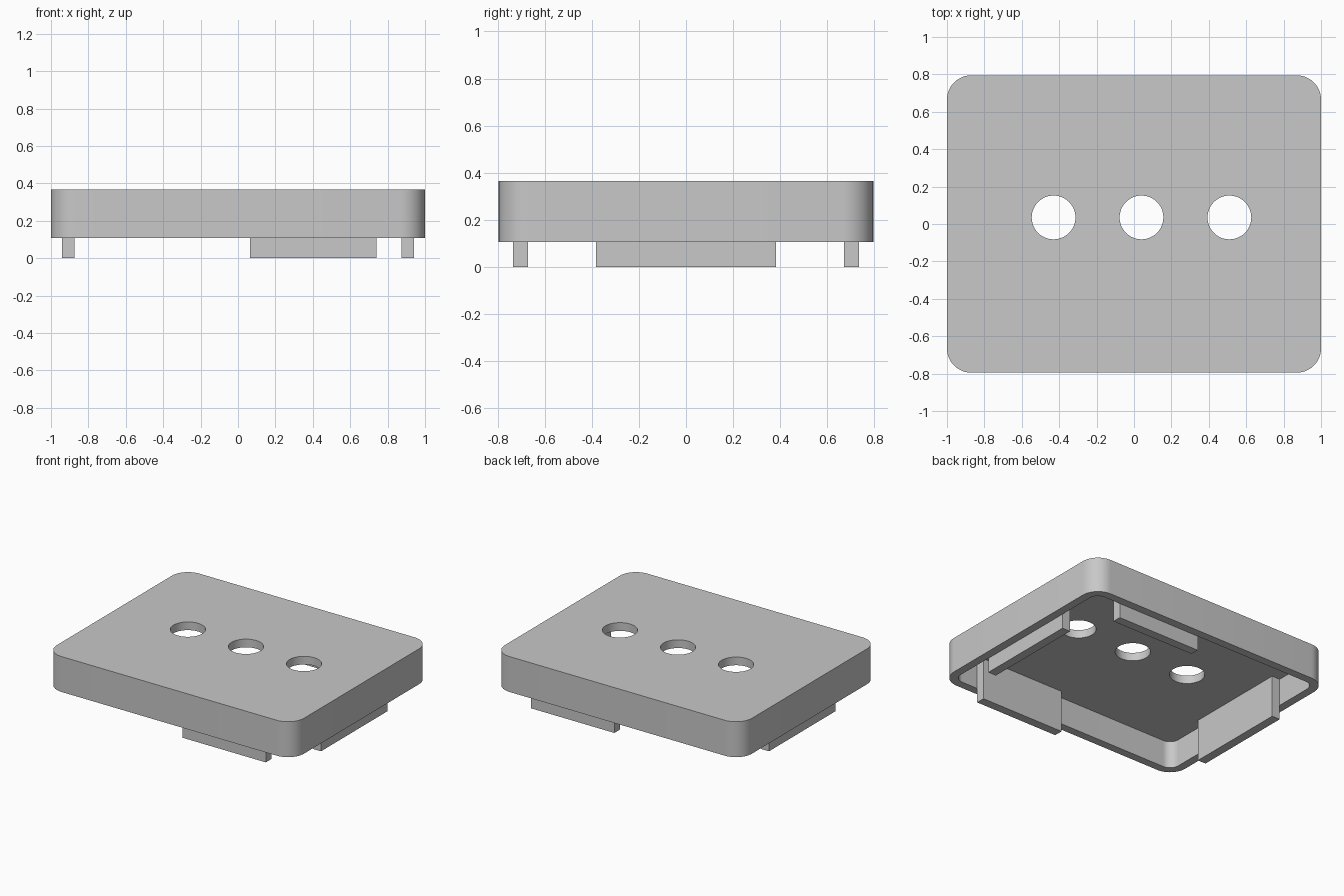
import bpy, math

cube = bpy.data.objects.get("Cube")
if cube:
    bpy.data.objects.remove(cube, do_unlink=True)

HALF_X, HALF_Y = 1.0, 0.795      # outer half sizes of the cover
RIM_Z, TOP_Z = 0.107, 0.366      # lower rim and upper face
WALL, PLATE = 0.06, 0.06         # wall and top thickness
RADIUS = 0.13                    # outer corner radius
TAB = 0.065                      # tab thickness

grey = bpy.data.materials.new("plain grey")
grey.use_nodes = True
colour = (0.58, 0.58, 0.58, 1)
grey.diffuse_color = colour
grey.node_tree.nodes["Principled BSDF"].inputs["Base Color"].default_value = colour


def prism(name, outline, z0, z1):
    """Extrude a counter-clockwise outline between two heights."""
    n = len(outline)
    verts = [(x, y, z) for z in (z0, z1) for x, y in outline]
    faces = [tuple(reversed(range(n))), tuple(range(n, 2 * n))]
    faces += [(i, (i + 1) % n, n + (i + 1) % n, n + i) for i in range(n)]
    mesh = bpy.data.meshes.new(name)
    mesh.from_pydata(verts, [], faces)
    mesh.materials.append(grey)
    obj = bpy.data.objects.new(name, mesh)
    bpy.context.collection.objects.link(obj)
    return obj


def arc(cx, cy, r, start, sweep, steps):
    angles = [start + sweep * i / steps for i in range(steps + 1)]
    return [(cx + r * math.cos(a), cy + r * math.sin(a)) for a in angles]


def rounded_rectangle(hx, hy, r):
    points = []
    for i, (sx, sy) in enumerate([(1, 1), (-1, 1), (-1, -1), (1, -1)]):
        points += arc(sx * (hx - r), sy * (hy - r), r, i * math.pi / 2, math.pi / 2, 12)
    return points


def rectangle(x0, x1, y0, y1):
    return [(x0, y0), (x1, y0), (x1, y1), (x0, y1)]


def cut(target, cutter):
    cutter.hide_render = True
    mod = target.modifiers.new("cut", 'BOOLEAN')
    mod.operation = 'DIFFERENCE'
    mod.solver = 'EXACT'
    mod.object = cutter
    bpy.ops.object.select_all(action='DESELECT')
    bpy.context.view_layer.objects.active = target
    target.select_set(True)
    bpy.ops.object.modifier_apply(modifier=mod.name)
    bpy.data.objects.remove(cutter, do_unlink=True)


# Hollow cover with rounded corners
cover = prism("cover", rounded_rectangle(HALF_X, HALF_Y, RADIUS), RIM_Z, TOP_Z)
inside = rounded_rectangle(HALF_X - WALL, HALF_Y - WALL, RADIUS - WALL)
cut(cover, prism("cavity_cutter", inside, RIM_Z - 0.1, TOP_Z - PLATE))

# Three round holes through the top
for x in (-0.43, 0.04, 0.51):
    circle = arc(x, 0.035, 0.117, 0, math.tau, 48)[:-1]
    cut(cover, prism("hole_cutter", circle, TOP_Z - 2 * PLATE, TOP_Z + PLATE))
bpy.ops.object.shade_smooth_by_angle(angle=math.radians(30))

# Snap tabs standing against the inner walls
side, end = HALF_X - WALL, HALF_Y - WALL
tabs = {
    "left_tab": (side - TAB, side, -0.383, 0.383),
    "right_tab": (-side, TAB - side, -0.383, 0.383),
    "back_tab": (0.065, 0.74, end - TAB, end),
    "front_tab": (0.065, 0.74, -end, TAB - end),
}
for name, bounds in tabs.items():
    prism(name, rectangle(*bounds), 0, TOP_Z - PLATE)
